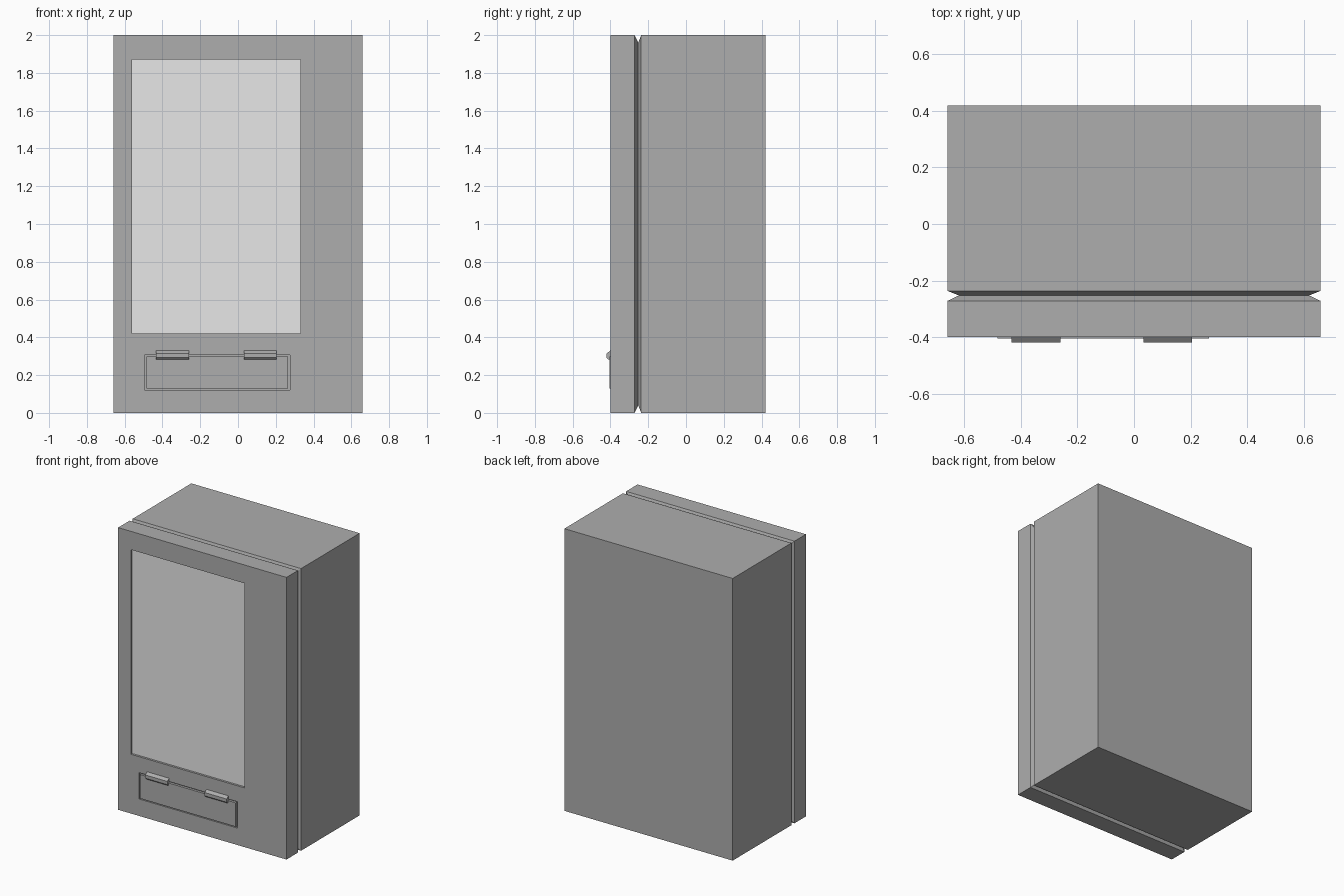
import bpy
import bmesh
from mathutils import Vector

cube = bpy.data.objects.get("Cube")
if cube:
    bpy.data.objects.remove(cube, do_unlink=True)


def make_material(name, value):
    mat = bpy.data.materials.new(name)
    mat.use_nodes = True
    color = (value, value, value, 1)
    mat.diffuse_color = color
    mat.node_tree.nodes["Principled BSDF"].inputs["Base Color"].default_value = color
    return mat


casing = make_material("casing grey", 0.42)
glass = make_material("window light grey", 0.8)


def finish(bm, name, *mats):
    bmesh.ops.recalc_face_normals(bm, faces=bm.faces[:])
    mesh = bpy.data.meshes.new(name)
    bm.to_mesh(mesh)
    bm.free()
    for mat in mats:
        mesh.materials.append(mat)
    obj = bpy.data.objects.new(name, mesh)
    bpy.context.collection.objects.link(obj)
    return obj


def loft(rings):
    """Skin a closed solid through equal-length rings of points."""
    bm = bmesh.new()
    loops = [[bm.verts.new(p) for p in ring] for ring in rings]
    for a, b in zip(loops, loops[1:]):
        for i in range(len(a)):
            j = (i + 1) % len(a)
            bm.faces.new((a[i], a[j], b[j], b[i]))
    bm.faces.new(loops[0])
    bm.faces.new(loops[-1])
    bmesh.ops.recalc_face_normals(bm, faces=bm.faces[:])
    return bm


def rect(x0, x1, z0, z1, y):
    return [(x0, y, z0), (x1, y, z0), (x1, y, z1), (x0, y, z1)]


FRONT = -0.40


def recess(bm, x0, x1, z0, z1, depth, mat_index):
    """Cut a rectangle into the front face and push it inwards."""
    for co, no in (((x0, 0, 0), (1, 0, 0)), ((x1, 0, 0), (1, 0, 0)),
                   ((0, 0, z0), (0, 0, 1)), ((0, 0, z1), (0, 0, 1))):
        faces = [f for f in bm.faces
                 if all(abs(v.co.y - FRONT) < 1e-4 for v in f.verts)]
        geom = set(faces)
        for f in faces:
            geom.update(f.edges, f.verts)
        bmesh.ops.bisect_plane(bm, geom=list(geom), plane_co=co, plane_no=no)
    inside = []
    for f in bm.faces:
        c = f.calc_center_median()
        if abs(c.y - FRONT) < 1e-4 and x0 < c.x < x1 and z0 < c.z < z1:
            inside.append(f)
    new = bmesh.ops.extrude_face_region(bm, geom=inside)["geom"]
    # Remove the covering faces if they survived the extrusion
    old = [f for f in inside if f.is_valid]
    if old:
        bmesh.ops.delete(bm, geom=old, context="FACES_ONLY")
    verts = [g for g in new if isinstance(g, bmesh.types.BMVert)]
    bmesh.ops.translate(bm, verts=verts, vec=Vector((0, depth, 0)))
    for g in new:
        if isinstance(g, bmesh.types.BMFace):
            g.material_index = mat_index


# Cabinet and door, joined by a V groove running all round
W = 0.66
body = loft([rect(-W + s, W - s, s, 2 - s, y) for y, s in
             ((0.42, 0), (-0.237, 0), (-0.253, 0.04), (-0.272, 0), (FRONT, 0))])
recess(body, -0.56, 0.33, 0.42, 1.87, 0.015, 1)
recess(body, -0.495, 0.275, 0.12, 0.307, 0.012, 0)
finish(body, "cabinet", casing, glass)

# Delivery flap standing slightly proud inside its recess
finish(loft([rect(-0.484, 0.265, 0.129, 0.298, y) for y in (-0.388, -0.405)]),
       "delivery_flap", casing)

# Chamfered hinges along the top of the flap
profile = [(-0.395, 0.33), (FRONT, 0.33), (-0.42, 0.315), (-0.42, 0.292),
           (-0.41, 0.282), (-0.395, 0.282)]
for name, x0, x1 in (("right_hinge", -0.434, -0.26), ("left_hinge", 0.033, 0.205)):
    finish(loft([[(x, y, z) for y, z in profile] for x in (x0, x1)]), name, casing)
